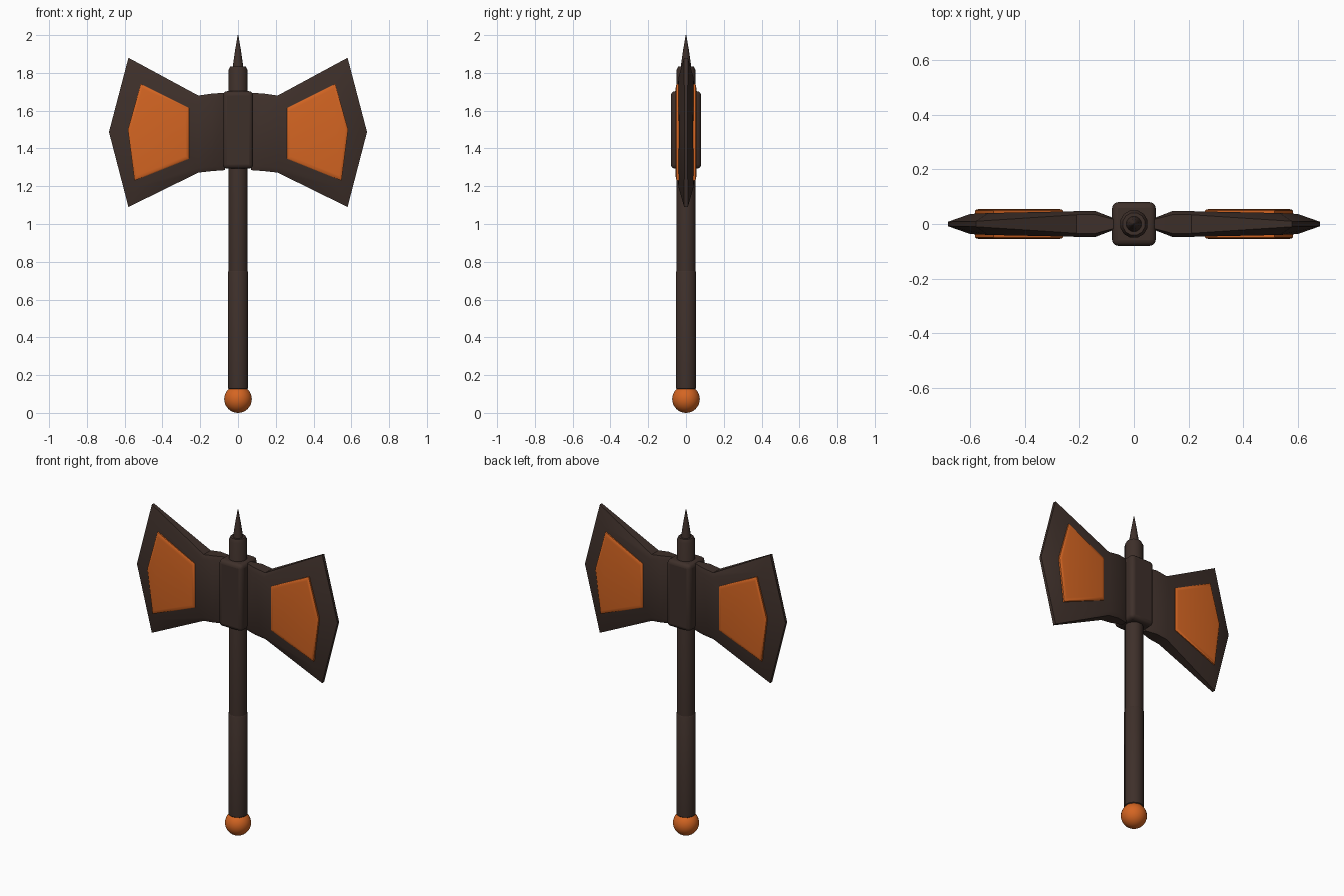
import bpy, bmesh, math

if "Cube" in bpy.data.objects:
    bpy.data.objects.remove(bpy.data.objects["Cube"])


def material(name, rgb):
    m = bpy.data.materials.new(name)
    m.diffuse_color = (*rgb, 1)
    m.use_nodes = True
    m.node_tree.nodes["Principled BSDF"].inputs["Base Color"].default_value = m.diffuse_color
    return m


DARK = material("dark brown", (0.048, 0.029, 0.023))
ORANGE = material("burnt orange", (0.66, 0.13, 0.016))


def finish(name, bm, mat, bevel=0, segments=2):
    """Turn a bmesh into a shaded object with an optional edge bevel."""
    bmesh.ops.recalc_face_normals(bm, faces=bm.faces)
    me = bpy.data.meshes.new(name)
    bm.to_mesh(me)
    bm.free()
    me.materials.append(mat)
    ob = bpy.data.objects.new(name, me)
    bpy.context.collection.objects.link(ob)
    bpy.ops.object.select_all(action='DESELECT')
    ob.select_set(True)
    bpy.context.view_layer.objects.active = ob
    bpy.ops.object.shade_smooth_by_angle(angle=math.radians(35))
    if bevel:
        b = ob.modifiers.new("soft edges", 'BEVEL')
        b.width, b.segments, b.limit_method = bevel, segments, 'ANGLE'
    return ob


def lathe(name, profile, sides, mat):
    """Stack of rings from (radius, z) pairs, capped at both ends."""
    bm = bmesh.new()
    rings = [[bm.verts.new((r * math.cos(a), r * math.sin(a), z))
              for a in (2 * math.pi * (i + .5) / sides for i in range(sides))]
             for r, z in profile]
    for lo, hi in zip(rings, rings[1:]):
        for i in range(sides):
            j = (i + 1) % sides
            bm.faces.new((lo[i], lo[j], hi[j], hi[i]))
    bm.faces.new(rings[0])
    bm.faces.new(rings[-1])
    return finish(name, bm, mat)


def layered(name, layers, mat, sx=1):
    """Skin stacked outlines of (x, y, z) points, back to front, and cap them."""
    bm = bmesh.new()
    rings = [[bm.verts.new((sx * x, y, z)) for x, y, z in l] for l in layers]
    n = len(rings[0])
    for a, b in zip(rings, rings[1:]):
        for i in range(n):
            j = (i + 1) % n
            bm.faces.new((a[i], a[j], b[j], b[i]))
    caps = [bm.faces.new(rings[0]), bm.faces.new(rings[-1])]
    bmesh.ops.triangulate(bm, faces=caps)
    return finish(name, bm, mat)


# Handle, slightly thicker grip, top spike
lathe("handle", [(.052, .70), (.052, 1.815), (.042, 1.835)], 12, DARK)
lathe("grip", [(.05, .125), (.055, .13), (.055, .745), (.052, .75)], 12, DARK)
lathe("spike", [(.03, 1.825), (.016, 1.92), (.002, 2.0)], 12, DARK)

# Pommel ball
bm = bmesh.new()
bmesh.ops.create_uvsphere(bm, u_segments=32, v_segments=16, radius=.073)
bmesh.ops.translate(bm, verts=bm.verts, vec=(0, 0, .073))
finish("pommel", bm, ORANGE)

# Socket block around the handle
bm = bmesh.new()
bmesh.ops.create_cube(bm, size=1)
bmesh.ops.scale(bm, verts=bm.verts, vec=(.16, .16, .41))
bmesh.ops.translate(bm, verts=bm.verts, vec=(0, 0, 1.498))
finish("socket", bm, DARK, .022, 3)

# Blade outlines as (x, z, half thickness): thin rim and thick body
RIM = [(.07, 1.695, .016), (.14, 1.69, .034), (.21, 1.68, .034), (.58, 1.88, .010),
       (.683, 1.487, .008), (.58, 1.09, .010), (.21, 1.272, .034),
       (.14, 1.28, .034), (.07, 1.285, .016)]
BODY = [(.07, 1.67, .02), (.14, 1.665, .047), (.21, 1.655, .047), (.535, 1.775, .040),
        (.60, 1.487, .037), (.535, 1.195, .040), (.21, 1.297, .047),
        (.14, 1.305, .047), (.07, 1.31, .02)]
# Inlay outline as (x, z)
INLAY = [(.26, 1.615), (.515, 1.742), (.583, 1.50), (.548, 1.23), (.26, 1.345)]


def at(pts, s):
    return [(x, s * h, z) for x, z, h in pts]


def inset(pts, f, y):
    cx, cz = .43, 1.487
    return [(cx + (x - cx) * f, y, cz + (z - cz) * f) for x, z in pts]


for side, sx in (("right", 1), ("left", -1)):
    layered(side + "_blade", [at(BODY, -1), at(RIM, -1), at(RIM, 1), at(BODY, 1)],
            DARK, sx)
    # Orange inlays on both faces of the blade
    for face, s in (("front", -1), ("back", 1)):
        layered(f"{side}_{face}_inlay",
                [inset(INLAY, 1, s * .03), inset(INLAY, 1, s * .049),
                 inset(INLAY, .97, s * .053), inset(INLAY, .90, s * .055)],
                ORANGE, sx)
